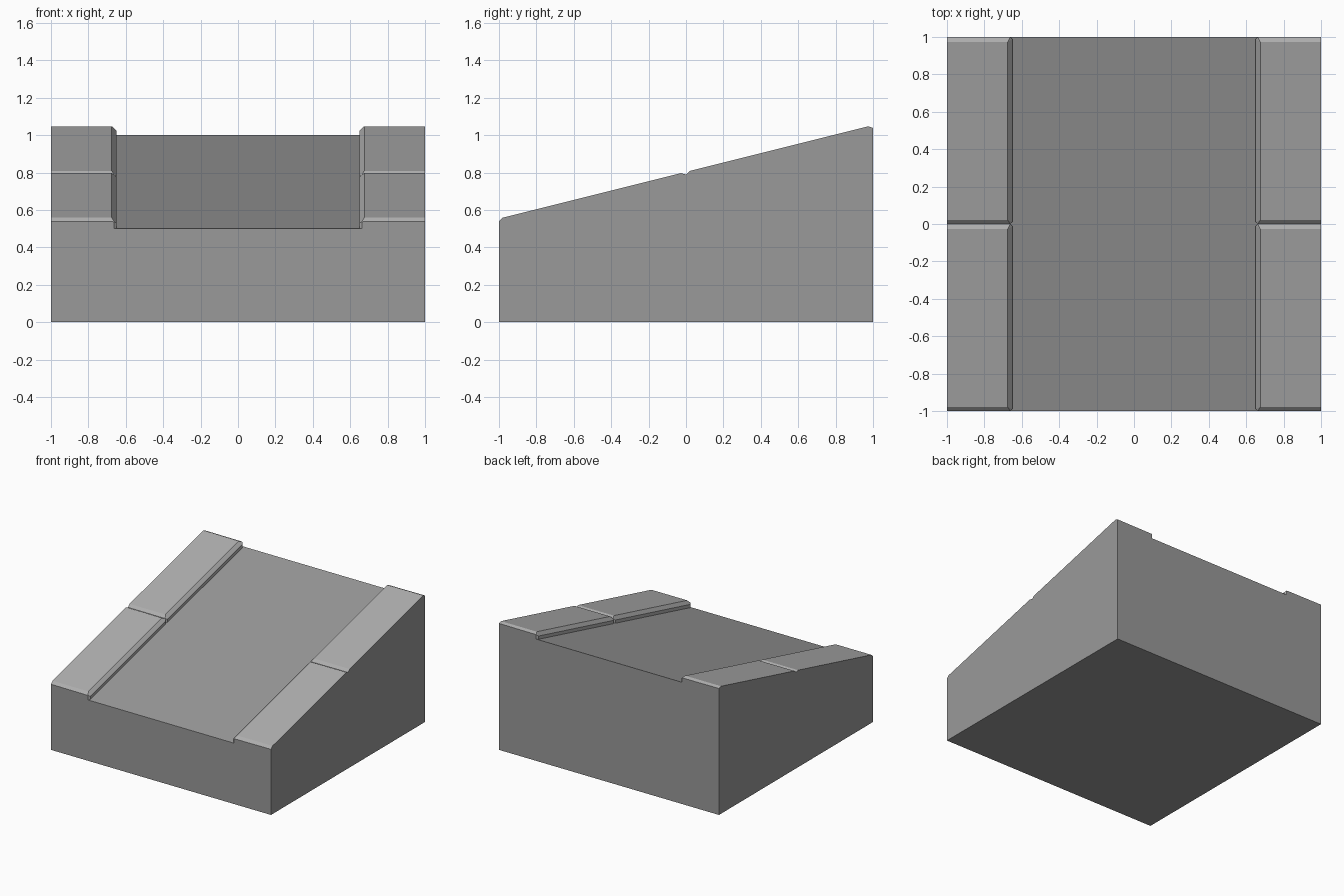
import bpy
import bmesh

if "Cube" in bpy.data.objects:
    bpy.data.objects.remove(bpy.data.objects["Cube"])


def grey(name, v):
    mat = bpy.data.materials.new(name)
    mat.diffuse_color = (v, v, v, 1)
    mat.use_nodes = True
    mat.node_tree.nodes["Principled BSDF"].inputs["Base Color"].default_value = mat.diffuse_color
    return mat


BODY = grey("dark_grey", 0.32)
CURB = grey("mid_grey", 0.43)


def slope(y):
    return 0.75 + 0.25 * y


def make_object(name, verts, faces, body_faces=()):
    mesh = bpy.data.meshes.new(name)
    mesh.from_pydata(verts, [], faces)
    mesh.materials.append(CURB)
    mesh.materials.append(BODY)
    for i in body_faces:
        mesh.polygons[i].material_index = 1
    # Make all normals point outward (the open curb shells included)
    bm = bmesh.new()
    bm.from_mesh(mesh)
    bmesh.ops.recalc_face_normals(bm, faces=bm.faces)
    highest = max(bm.faces, key=lambda f: f.calc_center_median().z * abs(f.normal.z) * f.calc_area())
    if highest.normal.z < 0:
        bmesh.ops.reverse_faces(bm, faces=bm.faces)
    bm.to_mesh(mesh)
    bm.free()
    obj = bpy.data.objects.new(name, mesh)
    bpy.context.collection.objects.link(obj)


# Solid wedge body: side profile extruded across x
profile = [(-1, 0), (1, 0), (1, slope(1)), (-1, slope(-1))]
body = [(x, y, z) for x in (-1, 1) for y, z in profile]
walls = [(i, i + 4, (i + 1) % 4 + 4, (i + 1) % 4) for i in range(4)]
make_object("ramp_body", body, [(3, 2, 1, 0), (4, 5, 6, 7)] + walls, range(6))


def curb(name, side, y0, y1):
    """Chamfered curb slab lying on the slope; outer side stays flush."""
    inner, c = 0.65, 0.012
    ring = [(1, y0), (inner + c, y0), (inner, y0 + c),
            (inner, y1 - c), (inner + c, y1), (1, y1)]
    mid_h = [0.039, 0.037, 0.027, 0.027, 0.037, 0.039]
    a, b = y0 + 0.021, y1 - 0.027
    top = [(1, a), (0.675, a), (0.675, b), (1, b)]
    pts = [(x, y, 0) for x, y in ring]
    pts += [(x, y, h) for (x, y), h in zip(ring, mid_h)]
    pts += [(x, y, 0.054) for x, y in top]
    verts = [(side * x, y, slope(y) + h) for x, y, h in pts]
    # Walls, chamfers, top and outer side
    faces = [(i + 1, i, i + 6, i + 7) for i in range(5)]
    faces += [(7, 6, 12, 13), (8, 7, 13), (9, 8, 13, 14), (10, 9, 14),
              (11, 10, 14, 15), (12, 15, 14, 13), (0, 5, 11, 15, 12, 6)]
    # End walls and outer side share the body colour
    make_object(name, verts, faces, (0, 4, 11))


# Two curb slabs on each side, meeting in a V groove at the middle
for side, label in ((-1, "left"), (1, "right")):
    curb(f"{label}_curb_lower", side, -1, 0)
    curb(f"{label}_curb_upper", side, 0, 1)
